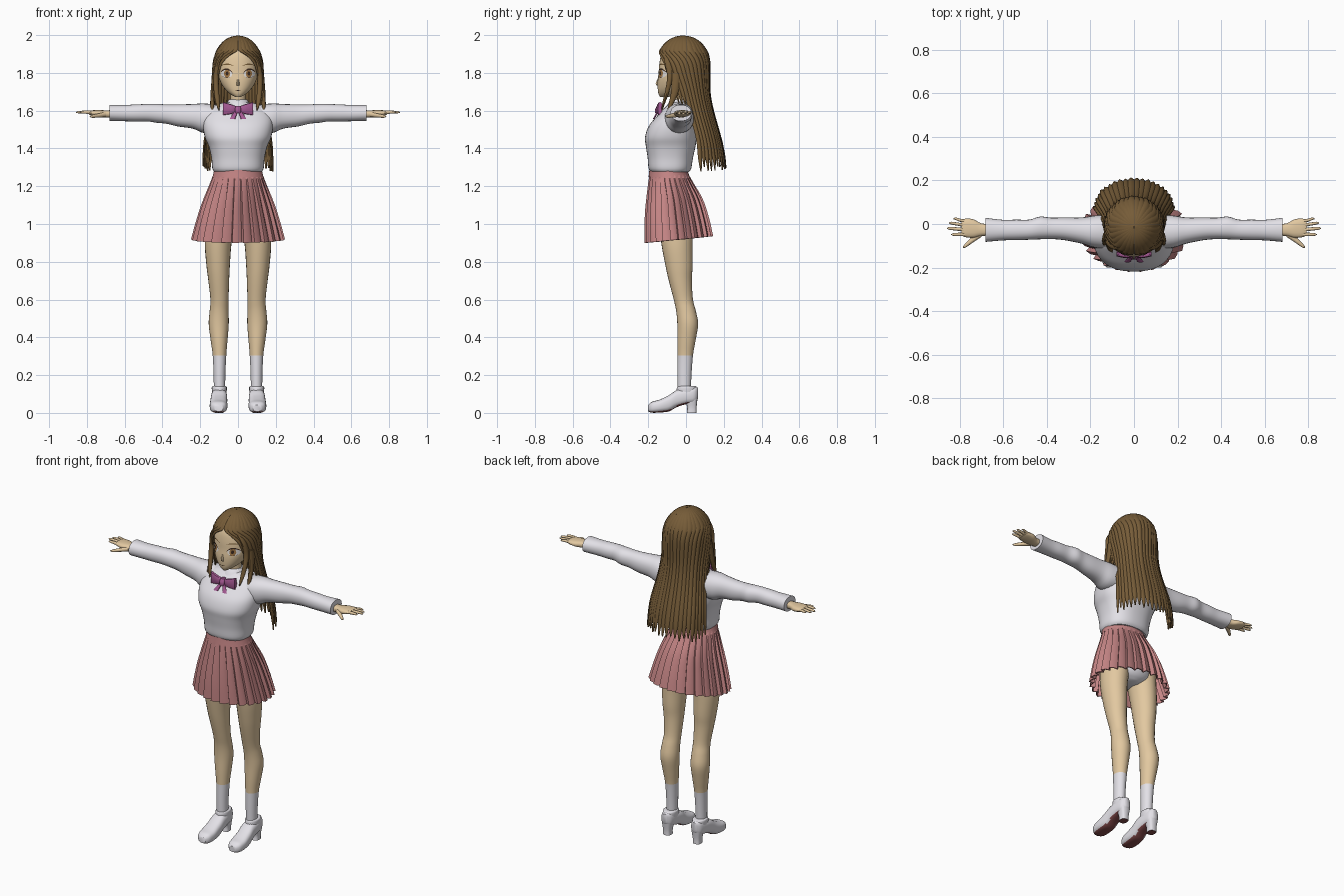
import bpy, bmesh, math, random
from mathutils import Vector

random.seed(4)
old = bpy.data.objects.get("Cube")
if old:
    bpy.data.objects.remove(old, do_unlink=True)


def material(name, r, g, b):
    """Flat colour given as 0-255 display values, stored as linear."""
    lin = [((c / 255 + 0.055) / 1.055) ** 2.4 for c in (r, g, b)] + [1.0]
    m = bpy.data.materials.new(name)
    m.use_nodes = True
    m.diffuse_color = lin
    m.node_tree.nodes["Principled BSDF"].inputs["Base Color"].default_value = lin
    return m


SKIN = material("skin", 226, 200, 160)
HAIR = material("brown hair", 118, 92, 56)
WHITE = material("white cloth", 228, 226, 232)
PINK = material("pink skirt", 198, 134, 134)
PURPLE = material("purple bow", 164, 88, 146)
EYE = material("eye white", 242, 238, 235)
IRIS = material("amber iris", 165, 122, 72)
DARK = material("dark lash", 58, 40, 30)
SOLE = material("red brown sole", 128, 72, 72)


def make(name, verts, faces, mats, rule=None, thick=0, face_front=False):
    """Mesh object with sharp creases kept and smooth shading elsewhere."""
    bm = bmesh.new()
    vs = [bm.verts.new(v) for v in verts]
    for f in faces:
        bm.faces.new([vs[i] for i in f])
    bmesh.ops.recalc_face_normals(bm, faces=bm.faces[:])
    if thick:
        bmesh.ops.solidify(bm, geom=bm.faces[:], thickness=thick)
        bmesh.ops.recalc_face_normals(bm, faces=bm.faces[:])
    bm.normal_update()
    if face_front:
        bmesh.ops.reverse_faces(bm, faces=[f for f in bm.faces if f.normal.y > 0])
    for f in bm.faces:
        f.smooth = True
        if rule:
            f.material_index = rule(f.calc_center_median(), f.normal)
    for e in bm.edges:
        e.smooth = e.calc_face_angle(0) < 0.75
    me = bpy.data.meshes.new(name)
    bm.to_mesh(me)
    bm.free()
    for m in mats:
        me.materials.append(m)
    ob = bpy.data.objects.new(name, me)
    bpy.context.collection.objects.link(ob)
    return ob


def dense(rows, k=4):
    """Smooth interpolation through the key rows."""
    out = []
    for i in range(len(rows) - 1):
        a, b = rows[max(i - 1, 0)], rows[i]
        c, d = rows[i + 1], rows[min(i + 2, len(rows) - 1)]
        for j in range(k):
            t = j / k
            out.append([q + t / 2 * (r - p + t * (2 * p - 5 * q + 4 * r - s + t * (3 * (q - r) + s - p)))
                        for p, q, r, s in zip(a, b, c, d)])
    return out + [list(rows[-1])]


def sample(rows, z):
    """Linear lookup in a table sorted by its first column."""
    for a, b in zip(rows, rows[1:]):
        if z <= b[0]:
            t = max(0, (z - a[0]) / (b[0] - a[0]))
            return [p + t * (q - p) for p, q in zip(a, b)]
    return rows[-1]


def grid(rows, cols, closed):
    return [(r * cols + c, r * cols + (c + 1) % cols, (r + 1) * cols + (c + 1) % cols, (r + 1) * cols + c)
            for r in range(rows - 1) for c in range(cols if closed else cols - 1)]


def loft(name, rows, axis, mats, n=24, p=2.0, side=1, k=4, rule=None):
    """Tube of superellipses; row = position, two centres, two radii."""
    verts, rows = [], dense(rows, k)
    for t, a, b, ra, rb in rows:
        for i in range(n):
            c, s = math.cos(math.tau * i / n), math.sin(math.tau * i / n)
            u = a + ra * math.copysign(abs(c) ** (2 / p), c)
            v = b + rb * math.copysign(abs(s) ** (2 / p), s)
            x, y, z = {"x": (t, u, v), "y": (u, t, v), "z": (u, v, t)}[axis]
            verts.append((side * x, y, z))
    faces = grid(len(rows), n, True)
    faces += [tuple(range(n)), tuple(range(len(verts) - n, len(verts)))]
    return make(name, verts, faces, mats, rule)


# Head, neck and nose
HEAD = [(1.672, 0, -.115, .014, .022), (1.69, 0, -.092, .044, .054), (1.72, 0, -.07, .074, .08),
        (1.76, 0, -.05, .096, .1), (1.8, 0, -.035, .106, .11), (1.85, 0, -.028, .108, .113),
        (1.9, 0, -.02, .1, .11), (1.95, 0, -.02, .07, .08)]
loft("head", HEAD, "z", [SKIN, HAIR], 40, 2.2, rule=lambda c, n: int(c.z > 1.93 or c.y > 0))
loft("neck", [(1.6, 0, -.03, .05, .045), (1.66, 0, -.035, .041, .04), (1.74, 0, -.04, .043, .045)], "z", [SKIN])
loft("nose", [(1.733, 0, -.146, .007, .006), (1.742, 0, -.15, .008, .011), (1.775, 0, -.142, .004, .006)],
     "z", [SKIN], 10)
FACE = dense(HEAD)


def patch(name, rows, off, mat, closed=False):
    """Thin plate of x, z points laid on the face."""
    verts = []
    for row in rows:
        for x, z in row:
            _, _, cy, rx, ry = sample(FACE, z)
            bulge = max(0, 1 - abs(x / rx) ** 2.2) ** (1 / 2.2)
            verts.append((x, cy - ry * bulge - off, z))
    make(name, verts, grid(len(rows), len(rows[0]), closed), [mat], face_front=True)


def disc(name, cx, cz, rx, rz, off, mat):
    ring = [math.tau * i / 20 for i in range(20)]
    patch(name, [[(cx + q * rx * math.cos(a), cz + q * rz * math.sin(a)) for a in ring]
                 for q in (0.05, 0.4, 0.7, 1)], off, mat, True)


def band(name, x0, x1, z, rise, tilt, width, off, mat, side=1):
    """Arched stroke, thickest in the middle."""
    ts = [i / 10 for i in range(11)]
    patch(name, [[(side * (x0 + t * (x1 - x0)), z + tilt * t + 4 * rise * t * (1 - t)
                   + s * width * (.25 + math.sin(math.pi * t))) for t in ts] for s in (-1, 1)], off, mat)


for s, tag in ((1, "left"), (-1, "right")):
    disc(tag + "_eye_white", s * .06, 1.795, .03, .022, .002, EYE)
    disc(tag + "_iris", s * .058, 1.796, .016, .021, .0035, IRIS)
    disc(tag + "_pupil", s * .058, 1.797, .007, .011, .005, DARK)
    band(tag + "_upper_lash", .027, .094, 1.798, .02, .004, .0035, .006, DARK, s)
    band(tag + "_lower_lash", .042, .082, 1.779, -.006, .004, .001, .005, DARK, s)
    band(tag + "_eyebrow", .022, .09, 1.836, .009, .002, .0025, .003, HAIR, s)
band("mouth", -.017, .017, 1.71, -.003, 0, .0015, .002, DARK)

# Hair: overlapping tapered locks running from the crown to jagged tips
# columns: height, centre y, half width, half depth, angle reached from the back
STYLE = dense([(1.275, .075, .188, .14, 2.05), (1.35, .07, .187, .14, 2.05), (1.45, .06, .18, .13, 2.05),
               (1.6, .025, .152, .123, 2.1), (1.7, 0, .143, .13, 2.1), (1.8, -.012, .139, .142, 2.3),
               (1.85, -.013, .136, .143, 2.45), (1.89, -.014, .127, .138, 2.75), (1.92, -.015, .115, .128, 3.14),
               (1.96, -.015, .086, .097, 3.14), (1.985, -.015, .053, .06, 3.14), (1.996, -.015, .02, .024, 3.14),
               (1.998, -.015, .003, .003, 3.14)])
LOCKS, STEPS = 28, 30
for j in range(LOCKS):
    mid = (2 * j + 1) / LOCKS - 1
    tip = 1.275 + random.random() * .035 if abs(mid) < .78 else 1.61 + random.random() * .03
    lift = .985 + .025 * random.random()
    verts = []
    for i in range(STEPS + 1):
        z = 1.998 - (1.998 - tip) * (i / STEPS) ** 1.5
        _, cy, rx, ry, reach = sample(STYLE, z)
        taper = min(1, .12 + (z - tip) / .09) ** .7
        for c in range(5):
            q = c / 2 - 1
            phi = max(-1, min(1, mid + q * taper * 1.2 / LOCKS)) * reach
            r = lift - .035 * q * q
            verts.append((rx * r * math.sin(phi), cy + ry * r * math.cos(phi), z))
    make(f"hair_lock_{j + 1}", verts, grid(STEPS + 1, 5, False), [HAIR], thick=.006)

# Long strands framing the face
for s, tag in ((1, "left"), (-1, "right")):
    loft(tag + "_front_strand", [(1.6, .1, -.128, .002, .003), (1.64, .107, -.118, .011, .008),
         (1.7, .114, -.1, .014, .012), (1.78, .116, -.085, .015, .016), (1.86, .1, -.095, .014, .02),
         (1.92, .06, -.105, .01, .015)], "z", [HAIR], 10, side=s)
    loft(tag + "_side_strand", [(1.57, .137, -.1, .002, .003), (1.62, .136, -.085, .009, .011),
         (1.7, .132, -.06, .013, .02), (1.8, .124, -.05, .012, .025)], "z", [HAIR], 10, side=s)

# Sweater body and collar
loft("sweater_body", [(1.275, 0, -.085, .125, .1), (1.295, 0, -.085, .136, .113), (1.35, 0, -.083, .141, .12),
     (1.41, 0, -.081, .155, .131), (1.46, 0, -.08, .176, .137), (1.52, 0, -.068, .186, .128),
     (1.57, 0, -.05, .182, .105), (1.61, 0, -.036, .155, .083), (1.635, 0, -.03, .105, .062),
     (1.645, 0, -.03, .055, .045)], "z", [WHITE], 40, 2.4)
loft("collar", [(1.615, 0, -.04, .075, .07), (1.645, 0, -.036, .056, .053), (1.66, 0, -.03, .048, .042)],
     "z", [WHITE])

# Sleeves and hands
FINGERS = [("little", .012, .024, .828, .007), ("ring", -.008, .004, .848, .0075),
           ("middle", -.028, -.02, .857, .008), ("index", -.048, -.048, .838, .008)]
for s, tag in ((1, "left"), (-1, "right")):
    loft(tag + "_sleeve", [(.1, -.035, 1.56, .08, .07), (.18, -.035, 1.56, .074, .078), (.24, -.03, 1.57, .06, .065),
         (.32, -.022, 1.575, .052, .058), (.38, -.02, 1.582, .049, .051), (.43, -.018, 1.586, .052, .05),
         (.48, -.026, 1.589, .046, .046), (.54, -.027, 1.588, .047, .045), (.6, -.028, 1.587, .047, .043),
         (.68, -.027, 1.588, .055, .043)], "x", [WHITE], 24, 2.2, s)
    loft(tag + "_palm", [(.65, -.027, 1.583, .026, .02), (.7, -.026, 1.583, .029, .019), (.735, -.021, 1.585, .042, .018),
         (.77, -.018, 1.588, .043, .014), (.79, -.018, 1.589, .036, .009)], "x", [SKIN], 16, 2.5, s)
    for name, y0, y1, end, r in FINGERS:
        loft(f"{tag}_{name}_finger", [(.765, y0, 1.589, r, r * 1.2), (.8, (y0 + y1) / 2, 1.592, r, r * 1.1),
             (end - .012, y1, 1.592, r * .85, r * .8), (end, y1, 1.591, .002, .002)], "x", [SKIN], 10, 2, s)
    loft(tag + "_thumb", [(.7, -.045, 1.58, .014, .014), (.74, -.072, 1.574, .014, .011),
         (.772, -.098, 1.57, .01, .008), (.785, -.107, 1.57, .002, .002)], "x", [SKIN], 10, 2, s)

# Bow
for s, tag in ((1, "left"), (-1, "right")):
    loft(tag + "_bow_wing", [(.004, -.14, 1.607, .008, .014), (.035, -.145, 1.608, .012, .025),
         (.08, -.137, 1.61, .011, .036)], "x", [PURPLE], 12, 3, s)
    loft(tag + "_bow_tail", [(1.555, .03, -.172, .015, .004), (1.6, .008, -.146, .009, .006)],
         "z", [PURPLE], 8, 3, s)
loft("bow_knot", [(1.588, 0, -.15, .014, .013), (1.607, 0, -.148, .016, .015), (1.626, 0, -.14, .014, .013)],
     "z", [PURPLE], 12, 3)

# Pleated skirt with sawtooth folds, rising towards the back
SKIRT = dense([(.9, -.038, .238, .172), (1.0, -.048, .212, .162), (1.12, -.062, .176, .142),
               (1.21, -.08, .146, .118), (1.28, -.093, .124, .098)])
PLEATS = 26
verts = []
for z, cy, rx, ry in SKIRT:
    fold = .011 * min(1, (1.28 - z) / .2)
    for i in range(PLEATS):
        for part, push in ((0, 1), (.5, .4), (.86, -1)):
            a = math.tau * (i + part) / PLEATS
            x, y = (rx + push * fold) * math.cos(a), (ry + push * fold) * math.sin(a)
            verts.append((x, cy + y, z + (.018 + .1 * y) * (1.28 - z) / .38))
make("pleated_skirt", verts, grid(len(SKIRT), PLEATS * 3, True), [PINK], thick=.005)
loft("waistband", [(1.25, 0, -.089, .135, .109), (1.275, 0, -.092, .129, .103), (1.298, 0, -.093, .126, .1)],
     "z", [PINK], 40)
loft("shorts", [(.94, 0, -.05, .05, .06), (.98, 0, -.05, .13, .1), (1.1, 0, -.06, .15, .115),
     (1.25, 0, -.085, .12, .095)], "z", [WHITE], 24)

# Legs with socks, shoes and heels
for s, tag in ((1, "left"), (-1, "right")):
    loft(tag + "_leg", [(.08, .098, -.01, .03, .034), (.2, .098, -.008, .031, .037), (.305, .098, -.004, .036, .041),
         (.38, .1, .002, .044, .048), (.47, .102, .009, .053, .055), (.54, .1, 0, .05, .052),
         (.6, .098, -.014, .048, .051), (.7, .102, -.03, .055, .061), (.78, .105, -.037, .062, .072),
         (.9, .105, -.048, .071, .083), (1.05, .09, -.055, .08, .095)], "z", [SKIN, WHITE], 24, 2, s,
         rule=lambda c, n: int(c.z < .305))
    loft(tag + "_shoe", [(.064, .1, .105, .014, .028), (.045, .1, .096, .033, .043), (0, .1, .088, .04, .042),
         (-.05, .1, .075, .043, .045), (-.09, .102, .051, .045, .043), (-.14, .103, .036, .047, .034),
         (-.18, .103, .03, .04, .029), (-.2, .102, .025, .022, .017)], "y", [WHITE, SOLE], 24, 2.8, s,
         rule=lambda c, n: int(n.z < -.75 and c.z < .08))
    loft(tag + "_shoe_collar", [(.1, .099, .003, .038, .055), (.135, .099, .004, .04, .052),
         (.142, .099, .005, .034, .042)], "z", [WHITE], 20, 2, s)
    loft(tag + "_heel", [(0, .1, .03, .023, .026), (.03, .1, .031, .024, .025), (.075, .1, .027, .032, .034)],
         "z", [WHITE, SOLE], 16, 3, s, rule=lambda c, n: int(n.z < -.9))
